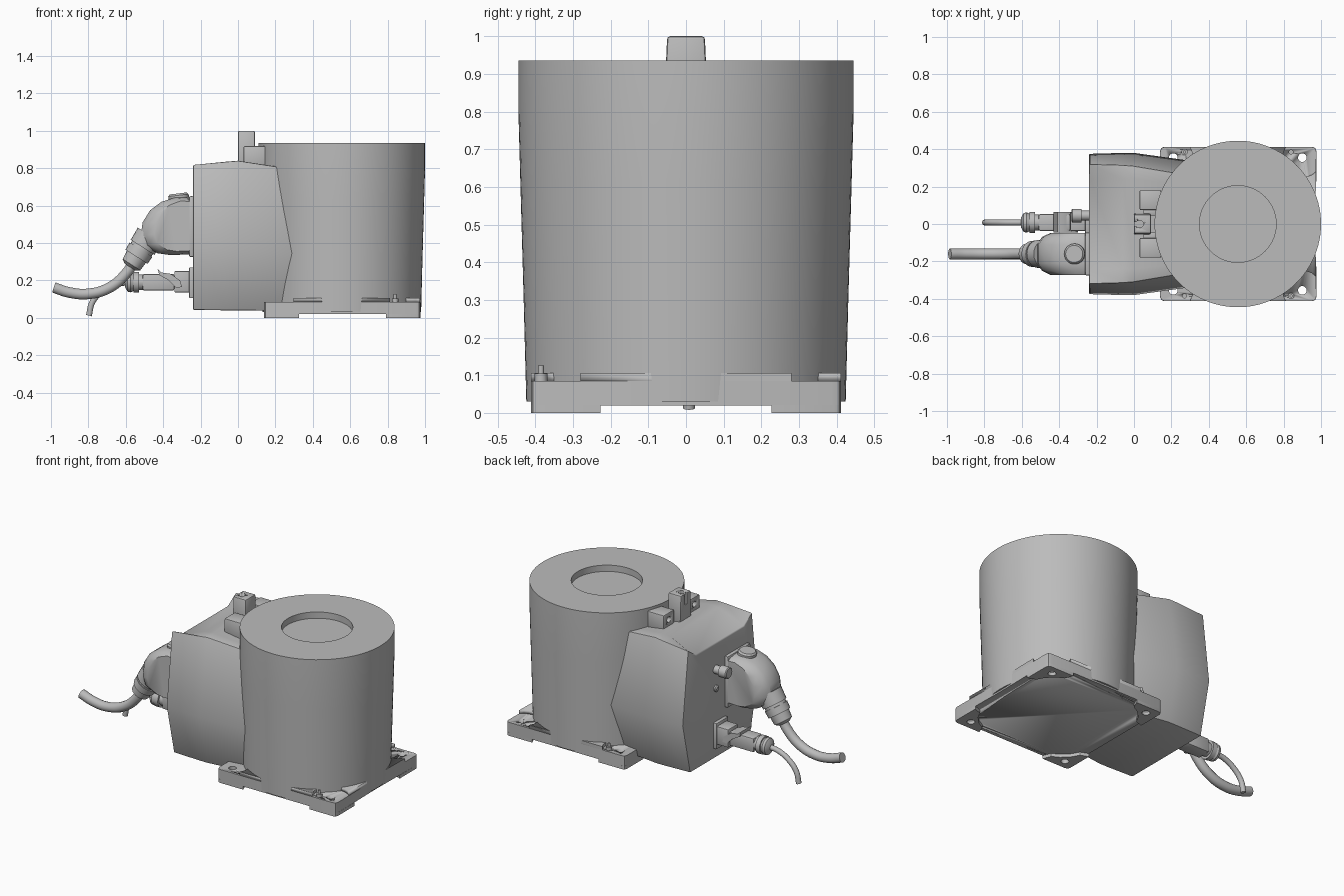
import bpy, bmesh, math
from mathutils import Vector

if "Cube" in bpy.data.objects:
    bpy.data.objects.remove(bpy.data.objects["Cube"])

grey = bpy.data.materials.new("light_grey")
grey.diffuse_color = (0.5, 0.5, 0.5, 1)
grey.use_nodes = True
grey.node_tree.nodes["Principled BSDF"].inputs["Base Color"].default_value = grey.diffuse_color


def finish(name, bm, bevel=0.0, segs=2):
    bmesh.ops.recalc_face_normals(bm, faces=bm.faces)
    me = bpy.data.meshes.new(name)
    bm.to_mesh(me)
    bm.free()
    ob = bpy.data.objects.new(name, me)
    bpy.context.collection.objects.link(ob)
    me.materials.append(grey)
    bpy.ops.object.select_all(action='DESELECT')
    ob.select_set(True)
    bpy.context.view_layer.objects.active = ob
    if bevel:
        m = ob.modifiers.new("round", 'BEVEL')
        m.width, m.segments, m.limit_method = bevel, segs, 'ANGLE'
        bpy.ops.object.modifier_apply(modifier=m.name)
    bpy.ops.object.shade_smooth_by_angle(angle=math.radians(32))
    return ob


def loft(name, rings, bevel=0.0, segs=2):
    """Skin a list of equal-length closed rings and cap both ends."""
    bm = bmesh.new()
    vs = [[bm.verts.new(p) for p in r] for r in rings]
    n = len(rings[0])
    for a, b in zip(vs, vs[1:]):
        for i in range(n):
            bm.faces.new((a[i], a[(i + 1) % n], b[(i + 1) % n], b[i]))
    bm.faces.new(vs[0])
    bm.faces.new(vs[-1])
    return finish(name, bm, bevel, segs)


def prism(name, pts, lo, hi, axis='z', bevel=0.0, segs=2):
    f = {'z': lambda p, t: (p[0], p[1], t), 'y': lambda p, t: (p[0], t, p[1])}[axis]
    return loft(name, [[f(p, t) for p in pts] for t in (lo, hi)], bevel, segs)


def box(name, x0, x1, y0, y1, z0, z1, bevel=0.006):
    return prism(name, [(x0, y0), (x1, y0), (x1, y1), (x0, y1)], z0, z1, bevel=bevel)


def turned(name, start, direction, profile, n=32):
    """Turned part: profile is (distance along direction, radius)."""
    d = Vector(direction).normalized()
    q = d.to_track_quat('Z', 'Y')
    rings = []
    for t, r in profile:
        rings.append([Vector(start) + q @ Vector((r * math.cos(a), r * math.sin(a), t))
                      for a in (2 * math.pi * i / n for i in range(n))])
    return loft(name, rings)


def cut(target, cutters):
    for c in cutters:
        m = target.modifiers.new("cut", 'BOOLEAN')
        m.operation, m.object, m.solver = 'DIFFERENCE', c, 'EXACT'
        bpy.context.view_layer.objects.active = target
        bpy.ops.object.modifier_apply(modifier=m.name)
        bpy.data.objects.remove(c)


def cable(name, pts, radius):
    cu = bpy.data.curves.new(name, 'CURVE')
    cu.dimensions, cu.bevel_depth, cu.use_fill_caps = '3D', radius, True
    cu.bevel_resolution, cu.resolution_u = 5, 10
    sp = cu.splines.new('BEZIER')
    sp.bezier_points.add(len(pts) - 1)
    for b, p in zip(sp.bezier_points, pts):
        b.co = p
        b.handle_left_type = b.handle_right_type = 'AUTO'
    cu.materials.append(grey)
    ob = bpy.data.objects.new(name, cu)
    bpy.context.collection.objects.link(ob)


# Main drum with a round recess in its top
CX = 0.555
turned("drum", (CX, 0, 0), (0, 0, 1),
       [(0.03, 0.424), (0.3, 0.431), (0.62, 0.44), (0.8, 0.445), (0.935, 0.445),
        (0.935, 0.205), (0.895, 0.205)], 96)

# Base plate: lower slab and upper layer, holed and pocketed at the corners
X0, X1, Y = 0.14, 0.975, 0.412
HX, HY = 0.345, 0.355
corners = [(sx, sy) for sx in (-1, 1) for sy in (-1, 1)]


def slab(name, z0, z1):
    c = 0.025
    a, b = X0, X1
    pts = [(a + c, -Y), (b - c, -Y), (b - c / 4, -Y + c / 4), (b, -Y + c), (b - 0.006, 0), (b, Y - c),
           (b - c / 4, Y - c / 4), (b - c, Y), (a + c, Y), (a + c / 4, Y - c / 4),
           (a, Y - c), (a, -Y + c), (a + c / 4, -Y + c / 4)]
    return prism(name, pts, z0, z1)


def bores(r, z0, z1, dx=0.0, dy=0.0):
    return [turned("bore", (CX + sx * (HX + dx), sy * (HY + dy), 0), (0, 0, 1),
                   [(z0, r), (z1, r)], 24) for sx, sy in corners]


plate = slab("base_plate", 0.02, 0.085)
cut(plate, bores(0.023, -0.05, 0.2) + bores(0.011, -0.05, 0.2, -0.06, 0.03))
rim = slab("base_rim", 0.085, 0.106)
cut(rim, bores(0.105, 0.05, 0.2))

# Corner feet and locating pins
for sx, sy in corners:
    ex = X1 if sx > 0 else X0
    shape = [(0.02, 0.0), (0.185, 0.0), (0.165, 0.05), (0.12, 0.075), (0.075, 0.12),
             (0.05, 0.165), (0.0, 0.185), (0.0, 0.02), (0.006, 0.006)]
    foot = prism("foot", [(ex - sx * u, sy * (Y - v)) for u, v in shape], 0.0, 0.021)
    hx, hy = CX + sx * HX, sy * HY
    cut(foot, [turned("bore", (hx, hy, -0.05), (0, 0, 1), [(0, 0.023), (0.2, 0.023)], 24)])
for s in (-1, 1):
    turned("locating_pin", (CX - s * 0.285, s * 0.385, 0.08), (0, 0, 1),
           [(0, 0.017), (0.024, 0.017), (0.024, 0.008), (0.046, 0.008)], 12)

# Faceted rear housing: half sections (y, z), mirrored and skinned along x
sections = [
    (-0.24, [(0.30, 0.042), (0.375, 0.365), (0.32, 0.82), (0.24, 0.765)]),
    (-0.06, [(0.305, 0.04), (0.38, 0.36), (0.315, 0.835), (0.24, 0.835)]),
    (0.0, [(0.305, 0.04), (0.38, 0.36), (0.31, 0.84), (0.24, 0.84)]),
    (0.36, [(0.25, 0.035), (0.33, 0.34), (0.25, 0.785), (0.20, 0.785)])]
loft("rear_housing", [[(x, y, z) for y, z in h] + [(x, -y, z) for y, z in reversed(h)]
                      for x, h in sections], bevel=0.006)

# Latch block and side brackets on top of the housing
latch = loft("latch_block", [[(0.0, -w, z), (0.09, -w, z), (0.09, w, z), (0.0, w, z)]
                             for z, w in ((0.82, 0.058), (1.0, 0.05))], bevel=0.008)
cut(latch, [turned("slot", (0.03, 0, 0.93), (0, 0, 1), [(0, 0.02), (0.1, 0.02)], 24),
            box("slot", -0.05, 0.03, -0.011, 0.011, 0.93, 1.05, 0)])
for s in (-1, 1):
    y0, y1 = sorted((s * 0.075, s * 0.18))
    bracket = box("side_bracket", 0.03, 0.145, y0, y1, 0.80, 0.918)
    cut(bracket, [turned("hole", (0.0, s * 0.128, 0.875), (1, 0, 0), [(0, 0.018), (0.06, 0.018)], 20)])
    box("latch_arm", 0.05, 0.12, min(s * 0.045, s * 0.085), max(s * 0.045, s * 0.085), 0.82, 0.89)

# Large angled plug: hood, cap, gland and cable
PY = -0.16
box("plug_flange", -0.262, -0.235, PY - 0.115, PY + 0.115, 0.325, 0.65, 0.008)
hood = [(-0.24, 0.34), (-0.24, 0.64), (-0.33, 0.645), (-0.41, 0.62), (-0.47, 0.575),
        (-0.51, 0.51), (-0.52, 0.44), (-0.50, 0.385), (-0.43, 0.345), (-0.36, 0.335)]
half = len(hood)
rings = []
for dy, k in ((-0.112, 0.74), (-0.09, 0.9), (-0.05, 1.0), (0.05, 1.0), (0.09, 0.9), (0.112, 0.74)):
    rings.append([(-0.24 + (x + 0.24) * k, PY + dy, 0.49 + (z - 0.49) * (0.5 + k / 2)) for x, z in hood])
loft("plug_hood", rings)
turned("plug_cap", (-0.315, PY, 0.625), (-0.12, 0, 1), [(0, 0.055), (0.03, 0.055), (0.04, 0.046)])
turned("plug_gland", (-0.47, PY, 0.44), (-0.08, 0, -0.125),
       [(0, 0.078), (0.075, 0.075), (0.075, 0.066), (0.09, 0.066), (0.09, 0.072),
        (0.135, 0.07), (0.135, 0.06), (0.185, 0.056), (0.2, 0.034)], 24)
cable("large_cable", [(-0.54, PY, 0.33), (-0.60, PY, 0.235), (-0.69, PY, 0.16),
                      (-0.80, PY, 0.128), (-0.90, PY, 0.135), (-0.985, PY, 0.162)], 0.029)

# Small straight plug: flange, body, lever, gland and cable
SY, SZ = 0.008, 0.19
box("small_flange", -0.262, -0.235, SY - 0.06, SY + 0.06, 0.105, 0.27)
box("small_socket", -0.34, -0.25, SY - 0.045, SY + 0.055, 0.135, 0.25)
box("small_body", -0.51, -0.34, SY - 0.045, SY + 0.045, 0.145, 0.235, 0.01)
prism("locking_lever", [(-0.43, 0.262), (-0.41, 0.242), (-0.36, 0.235), (-0.31, 0.2), (-0.30, 0.165),
                        (-0.33, 0.16), (-0.37, 0.2), (-0.42, 0.228)],
      SY - 0.054, SY + 0.056, 'y')
turned("small_gland", (-0.50, SY, SZ), (-1, 0, 0),
       [(0, 0.042), (0.03, 0.042), (0.03, 0.056), (0.06, 0.056), (0.06, 0.048), (0.075, 0.054),
        (0.09, 0.05), (0.105, 0.025)], 20)
cable("small_cable", [(-0.58, SY, SZ), (-0.66, SY, 0.178), (-0.735, SY, 0.135),
                      (-0.78, SY, 0.08), (-0.797, SY, 0.012)], 0.016)

# Round fitting and screw on the back panel
turned("rear_fitting", (-0.235, 0.045, 0.6), (-1, 0, 0),
       [(0, 0.026), (0.045, 0.026), (0.045, 0.036), (0.095, 0.036), (0.1, 0.03)], 20)
turned("rear_screw", (-0.235, 0.045, 0.48), (-1, 0, 0), [(0, 0.02), (0.014, 0.02), (0.02, 0.012)], 16)
